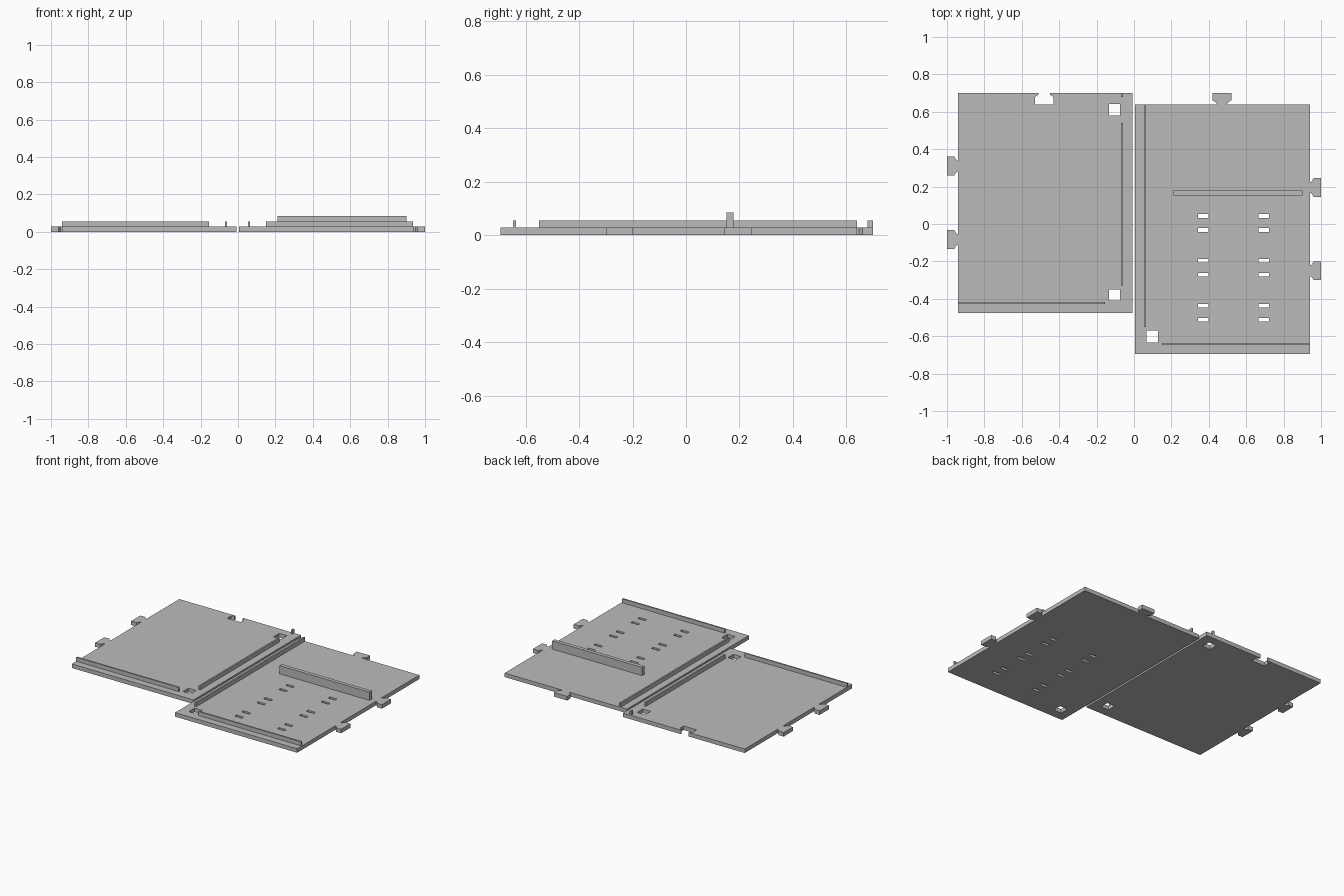
import bpy, bmesh

if "Cube" in bpy.data.objects:
    bpy.data.objects.remove(bpy.data.objects["Cube"])

T = 0.028          # plate thickness
RIB = 0.056        # top of the thin ribs
WALL = 0.085       # top of the tall wall

grey = bpy.data.materials.new("light grey")
grey.diffuse_color = (0.5, 0.5, 0.5, 1)
grey.use_nodes = True
grey.node_tree.nodes["Principled BSDF"].inputs["Base Color"].default_value = grey.diffuse_color


def add_object(name, bm):
    mesh = bpy.data.meshes.new(name)
    bm.to_mesh(mesh)
    bm.free()
    mesh.materials.clear()
    mesh.materials.append(grey)
    obj = bpy.data.objects.new(name, mesh)
    bpy.context.collection.objects.link(obj)
    return obj


def rect(x0, x1, y0, y1):
    return [(x0, y0), (x1, y0), (x1, y1), (x0, y1)]


def joint(x, y, n, sign=1):
    """Flared tab (sign 1) or matching notch (sign -1) on an edge with outward direction n."""
    half = [(0.03, 0), (0.03, 0.008), (0.05, 0.021), (0.05, 0.06)]
    profile = [(-a, d) for a, d in half] + half[::-1]
    tx, ty = -n[1], n[0]
    return [(x + tx * a + n[0] * d * sign, y + ty * a + n[1] * d * sign) for a, d in profile]


def plate(name, outline, holes):
    """Flat plate with cut-through holes, from a filled and extruded 2D curve."""
    curve = bpy.data.curves.new(name, 'CURVE')
    curve.dimensions = '2D'
    curve.fill_mode = 'BOTH'
    curve.extrude = T / 2
    for loop in [outline] + holes:
        s = curve.splines.new('POLY')
        s.points.add(len(loop) - 1)
        for p, (x, y) in zip(s.points, loop):
            p.co = (x, y, 0, 1)
        s.use_cyclic_u = True
        s.use_smooth = False
    temp = bpy.data.objects.new("outline", curve)
    bpy.context.collection.objects.link(temp)
    dg = bpy.context.evaluated_depsgraph_get()
    mesh = bpy.data.meshes.new_from_object(temp.evaluated_get(dg))
    bm = bmesh.new()
    bm.from_mesh(mesh)
    bpy.data.objects.remove(temp)
    bmesh.ops.remove_doubles(bm, verts=bm.verts, dist=1e-5)
    bmesh.ops.translate(bm, verts=bm.verts, vec=(0, 0, T / 2))
    bmesh.ops.recalc_face_normals(bm, faces=bm.faces)
    for f in bm.faces:
        f.smooth = False
        f.material_index = 0
    return add_object(name, bm)


def rib(name, x0, x1, y0, y1, top=RIB):
    """Upright strip standing on a plate."""
    bm = bmesh.new()
    low = [bm.verts.new((x, y, T)) for x, y in rect(x0, x1, y0, y1)]
    face = bm.faces.new(low)
    up = bmesh.ops.extrude_face_region(bm, geom=[face])["geom"]
    bmesh.ops.translate(bm, vec=(0, 0, top - T),
                        verts=[v for v in up if isinstance(v, bmesh.types.BMVert)])
    bmesh.ops.holes_fill(bm, edges=bm.edges)
    bmesh.ops.recalc_face_normals(bm, faces=bm.faces)
    return add_object(name, bm)


# Left plate: two side tabs, a notch in the back edge, two square holes
left = [(-0.943, -0.475), (-0.008, -0.475), (-0.008, 0.70)]
left += joint(-0.48, 0.70, (0, 1), -1) + [(-0.943, 0.70)]
for y in (0.31, -0.083):
    left += joint(-0.94, y, (-1, 0))
left = [(-0.94 if x == -0.943 else x, y) for x, y in left]
plate("left_plate", left, [rect(-0.135, -0.075, 0.58, 0.642),
                           rect(-0.135, -0.075, -0.41, -0.35)])

# Right plate: two side tabs, a back tab, one square hole and vent slots
right = [(0.005, -0.695), (0.94, -0.695)]
for y in (-0.25, 0.195):
    right += joint(0.94, y, (1, 0))
right += [(0.94, 0.64)] + joint(0.47, 0.64, (0, 1)) + [(0.005, 0.64)]
holes = [rect(0.067, 0.127, -0.633, -0.57)]
for x in (0.369, 0.694):
    for y in (0.043, -0.197, -0.437):
        for dy in (0, -0.075):
            holes.append(rect(x - 0.028, x + 0.028, y + dy - 0.01, y + dy + 0.01))
plate("right_plate", right, holes)

# Ribs on the left plate
rib("left_long_rib", -0.07, -0.059, -0.33, 0.54)
rib("left_short_rib", -0.07, -0.059, 0.68, 0.70)
rib("left_front_rib", -0.94, -0.155, -0.427, -0.416)

# Ribs and tall wall on the right plate
rib("right_long_rib", 0.053, 0.064, -0.55, 0.64)
rib("right_front_rib", 0.149, 0.935, -0.647, -0.636)
rib("tall_wall", 0.212, 0.90, 0.152, 0.178, WALL)
